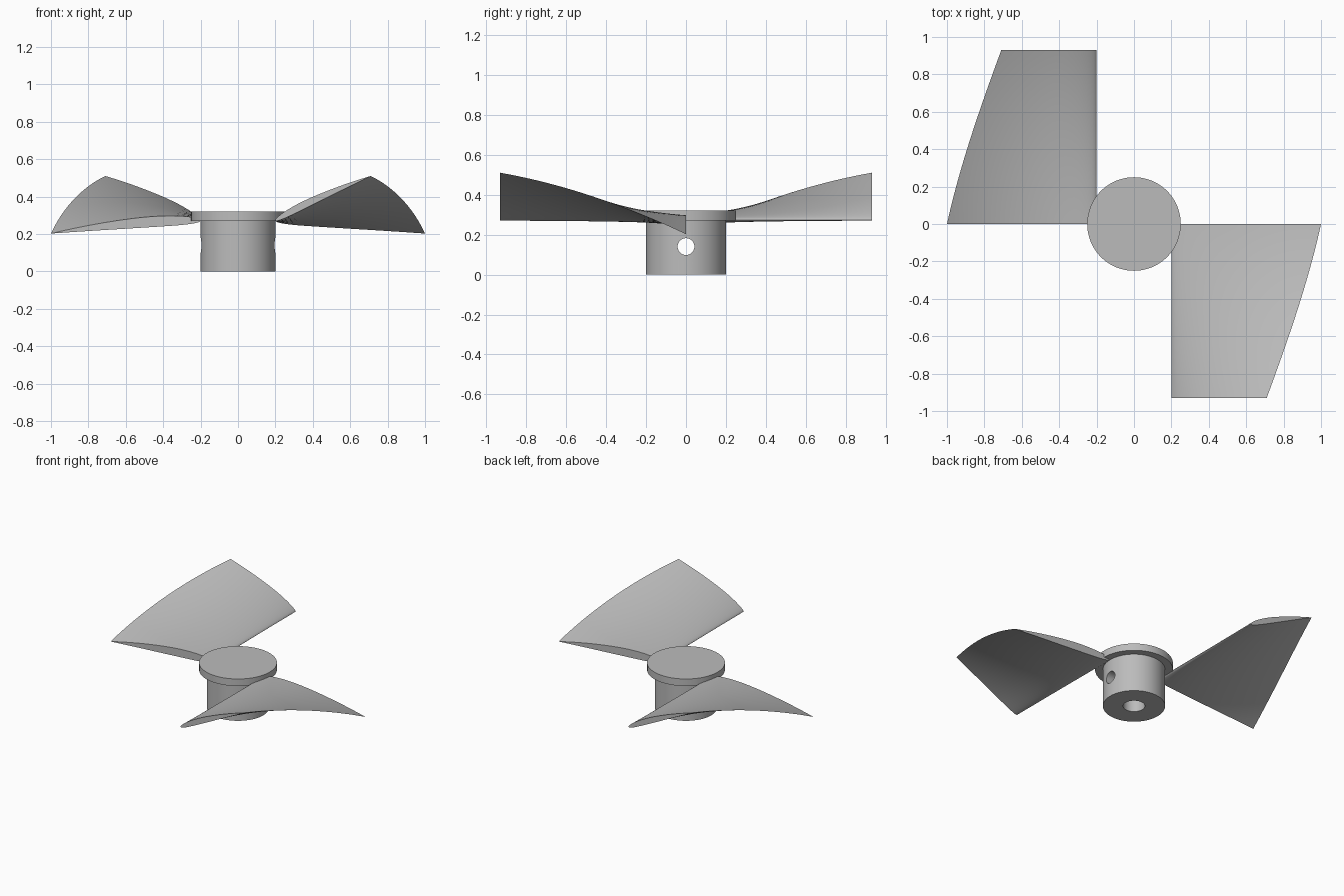
import bpy, bmesh, math
from mathutils import Matrix, Vector

cube = bpy.data.objects.get("Cube")
if cube:
    bpy.data.objects.remove(cube, do_unlink=True)

# One plain grey for everything
grey = bpy.data.materials.new("plain grey")
grey.use_nodes = True
grey.diffuse_color = (0.5, 0.5, 0.5, 1)
grey.node_tree.nodes["Principled BSDF"].inputs["Base Color"].default_value = (0.5, 0.5, 0.5, 1)


def make_object(name, bm):
    bmesh.ops.recalc_face_normals(bm, faces=bm.faces[:])
    mesh = bpy.data.meshes.new(name)
    bm.to_mesh(mesh)
    bm.free()
    mesh.materials.append(grey)
    obj = bpy.data.objects.new(name, mesh)
    bpy.context.collection.objects.link(obj)
    return obj


def activate(obj):
    bpy.ops.object.select_all(action='DESELECT')
    obj.select_set(True)
    bpy.context.view_layer.objects.active = obj


def smooth(obj):
    activate(obj)
    bpy.ops.object.shade_smooth_by_angle(angle=math.radians(35))


def loft(bm, rings, capped=False):
    """Skin a list of closed vertex rings."""
    for a, b in zip(rings, rings[1:]):
        for i in range(len(a)):
            j = (i + 1) % len(a)
            bm.faces.new((a[i], a[j], b[j], b[i]))
    if capped:
        bm.faces.new(rings[0])
        bm.faces.new(rings[-1])


def make_hub():
    """Flanged hub with a blind bore open at the bottom."""
    segments = 96
    profile = [(0.07, 0.25), (0.07, 0), (0.2, 0), (0.2, 0.27), (0.25, 0.27), (0.25, 0.32)]
    bm = bmesh.new()
    rings = []
    for r, z in profile:
        angles = [math.tau * i / segments for i in range(segments)]
        rings.append([bm.verts.new((r * math.cos(a), r * math.sin(a), z)) for a in angles])
    loft(bm, rings, capped=True)
    return make_object("hub", bm)


def make_pin_cutter():
    """Cross-drilled pin hole along x."""
    bm = bmesh.new()
    bmesh.ops.create_cone(bm, cap_ends=True, segments=40, radius1=0.042, radius2=0.042, depth=0.6,
                          matrix=Matrix.Translation((0, 0, 0.14)) @ Matrix.Rotation(math.pi / 2, 4, 'Y'))
    cutter = make_object("pin_hole_cutter", bm)
    cutter.hide_render = True
    return cutter


def airfoil(count=24, thickness=0.07, camber=0.02, peak=0.4):
    """Closed cambered airfoil, nose at the origin, unit chord."""
    upper, lower = [], []
    for i in range(count + 1):
        x = (1 - math.cos(math.pi * i / count)) / 2
        half = 5 * thickness * (0.2969 * math.sqrt(x) - 0.126 * x - 0.3516 * x**2
                                + 0.2843 * x**3 - 0.1036 * x**4)
        span = peak if x < peak else 1 - peak
        line = camber * (1 - ((x - peak) / span) ** 2)
        upper.append((x, line + half))
        lower.append((x, line - half))
    return upper + lower[-2:0:-1]


def make_blade(name, turn):
    """Airfoil extruded along -y while it twists and tapers about its nose."""
    chord, span, steps = 0.803, 0.93, 32
    section = airfoil()
    bm = bmesh.new()
    rings = []
    for s in range(steps + 1):
        t = s / steps
        size = chord * (1 - 0.3 * t)
        angle = math.radians(-5 + 30 * t)
        ca, sa = math.cos(angle) * size, math.sin(angle) * size
        rings.append([bm.verts.new((0.2 + x * ca - z * sa, -span * t, 0.272 + x * sa + z * ca))
                      for x, z in section])
    loft(bm, rings, capped=True)
    bm.transform(Matrix.Rotation(turn, 4, 'Z'))
    return make_object(name, bm)


# Hub with its cross hole cut through both walls
hub = make_hub()
cutter = make_pin_cutter()
cut = hub.modifiers.new("pin hole", 'BOOLEAN')
cut.operation = 'DIFFERENCE'
cut.solver = 'EXACT'
cut.object = cutter
activate(hub)
bpy.ops.object.modifier_apply(modifier=cut.name)
bpy.data.objects.remove(cutter, do_unlink=True)
smooth(hub)

# Two opposite blades
smooth(make_blade("left_blade", 0))
smooth(make_blade("right_blade", math.pi))
